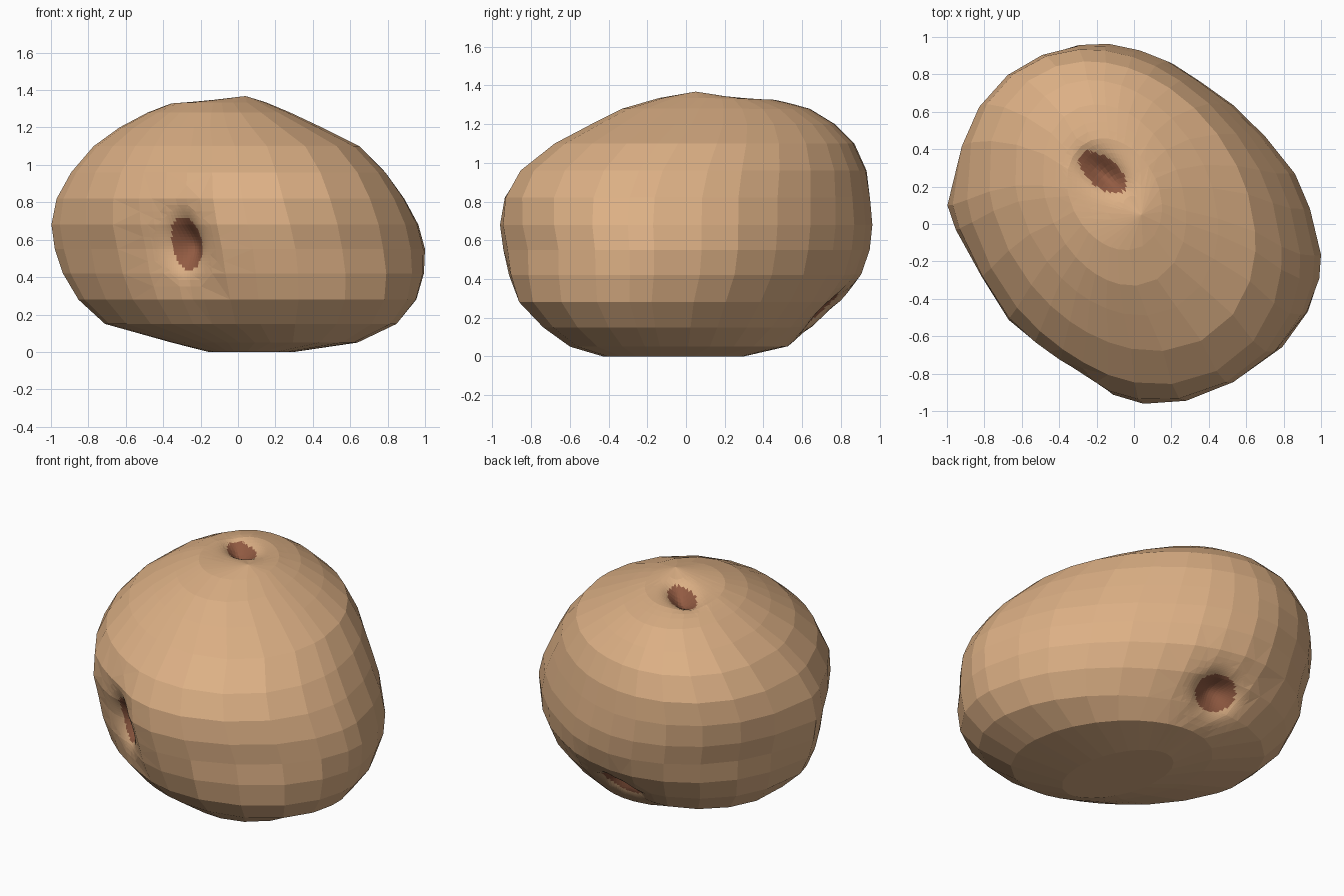
import bpy, bmesh, math
from mathutils import Vector
from mathutils.bvhtree import BVHTree

if "Cube" in bpy.data.objects:
    bpy.data.objects.remove(bpy.data.objects["Cube"])

# Lumpy outline seen from above (x, y)
OUTLINE = [(-1.0, 0.1), (-0.9, 0.4), (-0.8, 0.6), (-0.65, 0.77), (-0.47, 0.89),
           (-0.28, 0.955), (-0.12, 0.965), (0.05, 0.93), (0.2, 0.87), (0.35, 0.77),
           (0.53, 0.64), (0.7, 0.47), (0.86, 0.27), (0.94, 0.08), (1.0, -0.17),
           (0.99, -0.3), (0.92, -0.48), (0.77, -0.67), (0.55, -0.83), (0.3, -0.94),
           (0.07, -0.965), (-0.1, -0.92), (-0.25, -0.81), (-0.37, -0.73),
           (-0.51, -0.63), (-0.66, -0.51), (-0.8, -0.28), (-0.95, -0.03)]
# Height, then the x and y extents of the body there
LEVELS = [(0.0, -0.16, 0.30, -0.43, 0.30), (0.05, -0.36, 0.64, -0.60, 0.53),
          (0.15, -0.72, 0.85, -0.74, 0.67), (0.28, -0.86, 0.955, -0.87, 0.81),
          (0.42, -0.94, 0.995, -0.92, 0.91), (0.55, -0.98, 1.0, -0.945, 0.95),
          (0.68, -1.0, 0.965, -0.965, 0.965), (0.82, -0.975, 0.89, -0.945, 0.955),
          (0.96, -0.90, 0.79, -0.86, 0.935), (1.1, -0.78, 0.65, -0.68, 0.87),
          (1.2, -0.64, 0.45, -0.49, 0.77), (1.28, -0.49, 0.28, -0.33, 0.64),
          (1.335, -0.36, 0.15, -0.14, 0.46)]
# Eyes: centre, outward direction, long axis, half length, half width, pit depth, hollow depth
EYES = [((-0.30, -0.76, 0.58), (-0.6, -0.8, 0), (0, 0, 1), 0.16, 0.11, 0.09, 0.03),
        ((-0.17, 0.28, 1.34), (-0.1, 0.15, 1), (1, -0.8, 0), 0.17, 0.09, 0.08, 0.02),
        ((-0.03, 0.73, 0.22), (0.05, 0.75, -0.65), (1, 0, 0), 0.15, 0.13, 0.09, 0.02)]


def material(name, color):
    m = bpy.data.materials.new(name)
    m.diffuse_color = (*color, 1)
    m.use_nodes = True
    m.node_tree.nodes["Principled BSDF"].inputs["Base Color"].default_value = m.diffuse_color
    return m


def section_point(x, y, z):
    """Outline point, blended towards a smooth slanted ellipse above and below the waist."""
    y /= 0.965
    a, c = math.atan2(y, x), 0.25
    r = math.sqrt((1 - c * c) / (1 + 2 * c * math.cos(a) * math.sin(a)))
    w = min(1, abs(z - 0.58) / 0.45)
    return x + (r * math.cos(a) - x) * w, y + (r * math.sin(a) - y) * w


# Body: outline lofted through the levels
bm = bmesh.new()
rings = []
for z, x0, x1, y0, y1 in LEVELS:
    ring = []
    for px, py in OUTLINE:
        x, y = section_point(px, py, z)
        ring.append(bm.verts.new((x0 + (x1 - x0) * (x + 1) / 2,
                                  y0 + (y1 - y0) * (y + 1) / 2, z)))
    rings.append(ring)
n = len(OUTLINE)
for a, b in zip(rings, rings[1:]):
    for i in range(n):
        bm.faces.new((a[i], a[(i + 1) % n], b[(i + 1) % n], b[i]))
apex = bm.verts.new((0.04, 0.05, 1.37))
for i in range(n):
    bm.faces.new((rings[-1][i], rings[-1][(i + 1) % n], apex))
bm.faces.new(rings[0])
bmesh.ops.recalc_face_normals(bm, faces=bm.faces)

# Eyes: refine the surface locally, colour the patch, then push it in
tree = BVHTree.FromBMesh(bm)
for centre, out, axis, half_l, half_w, pit, hollow in EYES:
    c = tree.find_nearest(Vector(centre))[0]
    out = Vector(out).normalized()
    side = out.cross(Vector(axis)).normalized()
    axis = side.cross(out)

    def reach(p):
        d = p - c
        return math.hypot(d.dot(axis) / half_l, d.dot(side) / half_w)

    for radius, limit in ((0.32, 0.07), (0.24, 0.05), (0.2, 0.03), (0.19, 0.02)):
        edges = [e for e in bm.edges if e.calc_length() > limit and
                 ((e.verts[0].co + e.verts[1].co) / 2 - c).length < radius]
        bmesh.ops.subdivide_edges(bm, edges=edges, cuts=1, use_grid_fill=True)
        bmesh.ops.triangulate(bm, faces=[f for f in bm.faces if len(f.verts) > 4 and
                                         (f.calc_center_median() - c).length < 0.6])
    for f in bm.faces:
        p = f.calc_center_median()
        if (p - c).length < 0.3 and reach(p) < 0.88:
            f.material_index = 1
    for v in bm.verts:
        d = (v.co - c).length
        if d < 0.5 and v is not apex:
            v.co -= out * (pit * math.exp(-reach(v.co) ** 2 * 1.6)
                           + hollow * math.exp(-(d / 0.2) ** 2))

me = bpy.data.meshes.new("potato_body")
bmesh.ops.recalc_face_normals(bm, faces=bm.faces)
bm.to_mesh(me)
bm.free()
me.materials.append(material("tan_skin", (0.72, 0.435, 0.235)))
me.materials.append(material("brown_eye", (0.29, 0.105, 0.055)))
body = bpy.data.objects.new("potato_body", me)
bpy.context.collection.objects.link(body)
